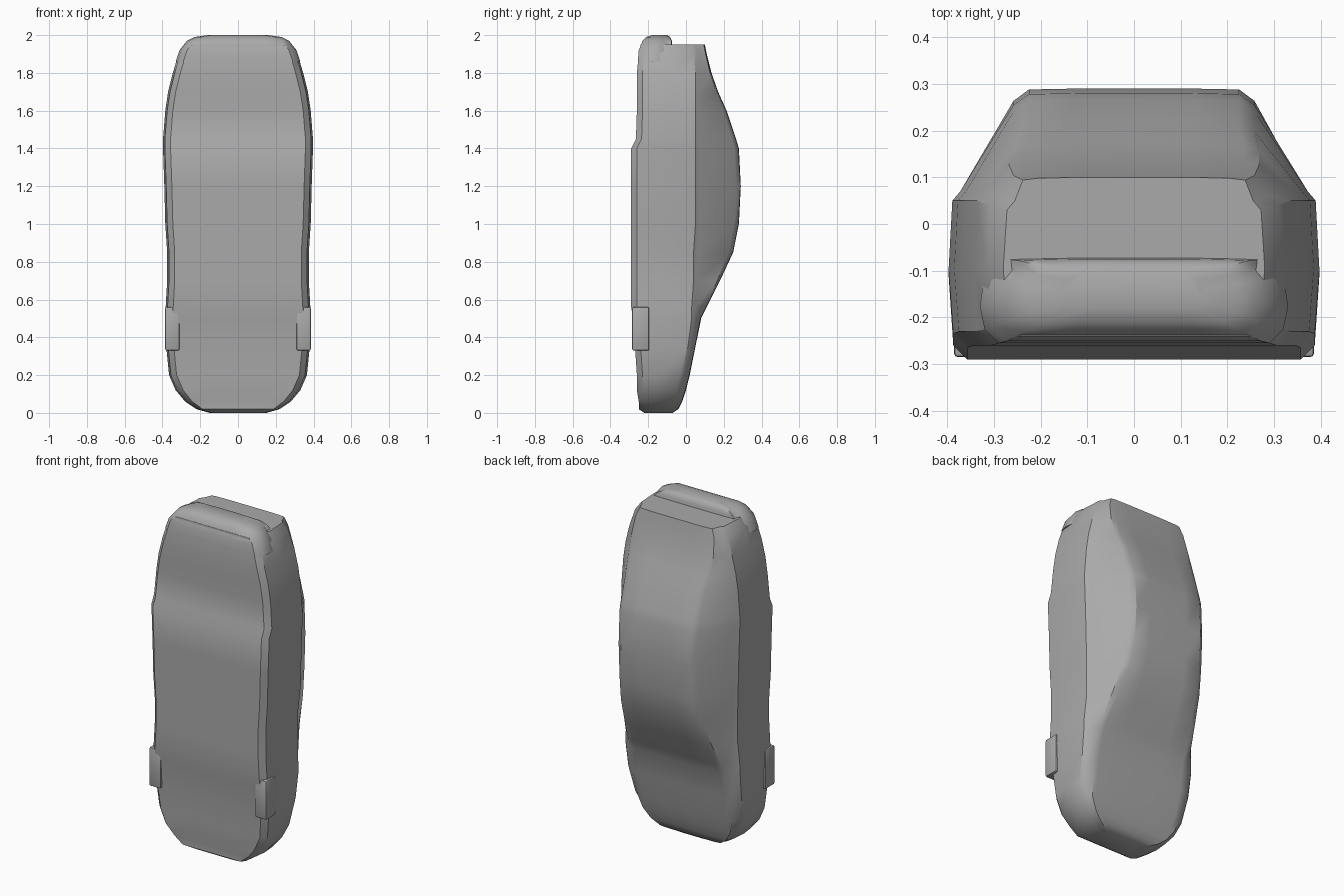
import bpy
import bmesh
from mathutils import Vector

cube = bpy.data.objects.get("Cube")
if cube:
    bpy.data.objects.remove(cube, do_unlink=True)

paint = bpy.data.materials.new("plain grey")
paint.use_nodes = True
grey = (0.4, 0.4, 0.4, 1)
paint.diffuse_color = grey
paint.node_tree.nodes["Principled BSDF"].inputs["Base Color"].default_value = grey


def finish(name, bm, angle=0.6):
    """Turn a bmesh into a painted object with sharp edges kept."""
    bmesh.ops.recalc_face_normals(bm, faces=bm.faces)
    mesh = bpy.data.meshes.new(name)
    bm.to_mesh(mesh)
    bm.free()
    mesh.materials.append(paint)
    obj = bpy.data.objects.new(name, mesh)
    bpy.context.collection.objects.link(obj)
    bpy.ops.object.select_all(action="DESELECT")
    obj.select_set(True)
    bpy.context.view_layer.objects.active = obj
    bpy.ops.object.shade_smooth_by_angle(angle=angle)
    return obj


def section(half, cabin, floor, belt, roof):
    """Closed cross-section: flat floor, bulged flank, shoulder, tapering cabin."""
    middle = (floor + belt) / 2
    corner = min(0.03, half * 0.1)
    side = [
        (half * 0.5, floor),
        (half - corner - 0.01, floor),
        (half - 0.01, floor + corner),
        (half, middle),
        (half - 0.008, belt - 0.02),
        (half - 0.025, belt),
        (cabin + 0.008, roof - (roof - belt) * 0.12),
        (cabin - 0.025, roof - 0.002),
        (cabin * 0.5, roof),
    ]
    mirrored = [(-x, y) for x, y in reversed(side)]
    return [(0, floor)] + side + [(0, roof)] + mirrored


def loft(name, stations):
    """Skin the sections along the length and cap both ends."""
    bm = bmesh.new()
    rings = []
    for z, *shape in stations:
        rings.append([bm.verts.new((x, y, z)) for x, y in section(*shape)])
    for low, high in zip(rings, rings[1:]):
        for i in range(len(low)):
            j = (i + 1) % len(low)
            bm.faces.new((low[i], low[j], high[j], high[i]))
    bm.faces.new(rings[0])
    bm.faces.new(rings[-1])
    return finish(name, bm)


# Body from nose to tail: height, half width, roof half width, floor, shoulder, roof
loft("car_body", [
    (0, .15, .12, -.22, -.09, -.07),
    (.02, .22, .19, -.25, -.06, -.04),
    (.06, .28, .24, -.25, -.04, -.02),
    (.12, .33, .28, -.26, -.03, 0),
    (.2, .365, .3, -.26, -.01, .02),
    (.35, .38, .31, -.27, .03, .05),
    (.5, .385, .3, -.28, .05, .08),
    (.56, .383, .3, -.29, .05, .11),
    (.7, .375, .28, -.29, .06, .18),
    (.85, .375, .26, -.29, .06, .25),
    (1, .385, .25, -.29, .07, .28),
    (1.2, .39, .25, -.29, .07, .29),
    (1.4, .397, .25, -.29, .07, .28),
    (1.45, .397, .25, -.265, .07, .265),
    (1.6, .385, .25, -.26, .07, .215),
    (1.7, .37, .26, -.26, .07, .17),
    (1.8, .345, .26, -.26, .07, .135),
    (1.9, .315, .25, -.25, .06, .11),
    (1.95, .28, .23, -.24, .05, .1),
])

# Rear bumper standing out below the tail panel
loft("rear_bumper", [
    (1.86, .33, .3, -.255, -.1, -.07),
    (1.92, .31, .28, -.25, -.1, -.07),
    (1.97, .27, .24, -.23, -.1, -.075),
    (1.99, .23, .2, -.21, -.11, -.085),
    (2, .16, .13, -.18, -.12, -.1),
])

# Squared lower corners where the front wheel arches are filled in
for label, sign in (("left", 1), ("right", -1)):
    bm = bmesh.new()
    bmesh.ops.create_cube(bm, size=1)
    bmesh.ops.scale(bm, vec=Vector((.075, .09, .23)), verts=bm.verts)
    bmesh.ops.translate(bm, vec=Vector((sign * .348, -.24, .445)), verts=bm.verts)
    bmesh.ops.bevel(bm, geom=list(bm.edges), offset=.008, segments=2,
                    profile=.5, affect="EDGES")
    finish(label + "_front_arch", bm)
